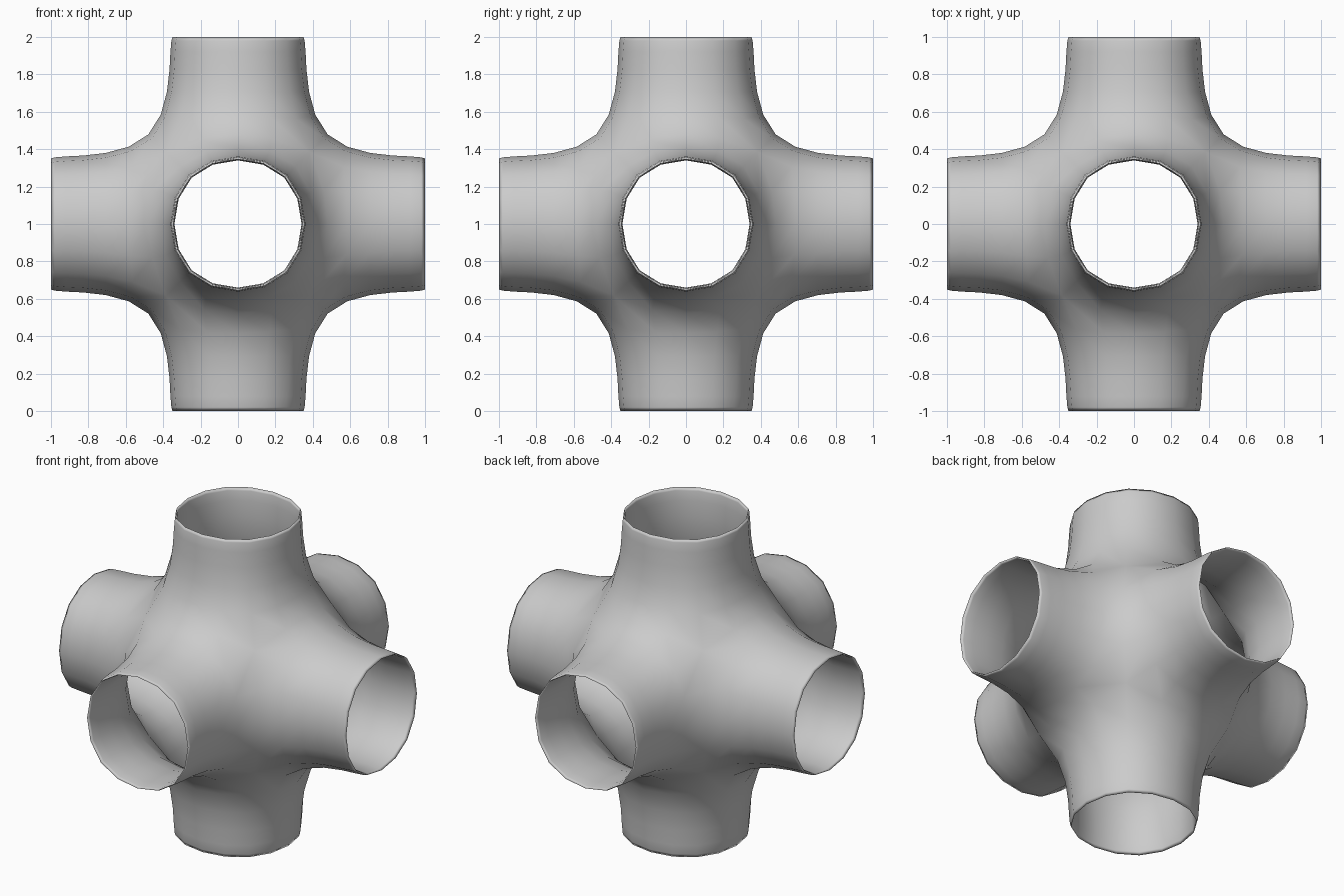
import bpy
import bmesh

if "Cube" in bpy.data.objects:
    bpy.data.objects.remove(bpy.data.objects["Cube"])

HALF = 0.40      # half width of the square cage tubes
REACH = 1.026    # cage length, which smooths down to 1.0
WALL = 0.05      # cage wall offset

# Cage: a cube with every face pulled out into an open tube
bm = bmesh.new()
bmesh.ops.create_cube(bm, size=2 * HALF)
dirs = [f.normal.copy() for f in bm.faces]
caps = bmesh.ops.extrude_discrete_faces(bm, faces=bm.faces[:])["faces"]
for cap in caps:
    axis = min(dirs, key=lambda d: (d * HALF - cap.calc_center_median()).length)
    bmesh.ops.translate(bm, verts=cap.verts[:], vec=axis * (REACH - HALF))
bmesh.ops.delete(bm, geom=caps, context='FACES')

# All tube walls face outward and are smooth
bm.normal_update()
for f in bm.faces:
    if f.normal.dot(f.calc_center_median()) < 0:
        f.normal_flip()
    f.smooth = True

mesh = bpy.data.meshes.new("six_way_pipe_joint")
bm.to_mesh(mesh)
bm.free()
joint = bpy.data.objects.new("six_way_pipe_joint", mesh)
bpy.context.collection.objects.link(joint)
joint.location.z = 1.0

# Thin wall, then rounded into the flowing joint with soft rims
shell = joint.modifiers.new("wall", 'SOLIDIFY')
shell.thickness = WALL
shell.offset = -1
smooth = joint.modifiers.new("rounding", 'SUBSURF')
smooth.levels = 2
smooth.render_levels = 2
